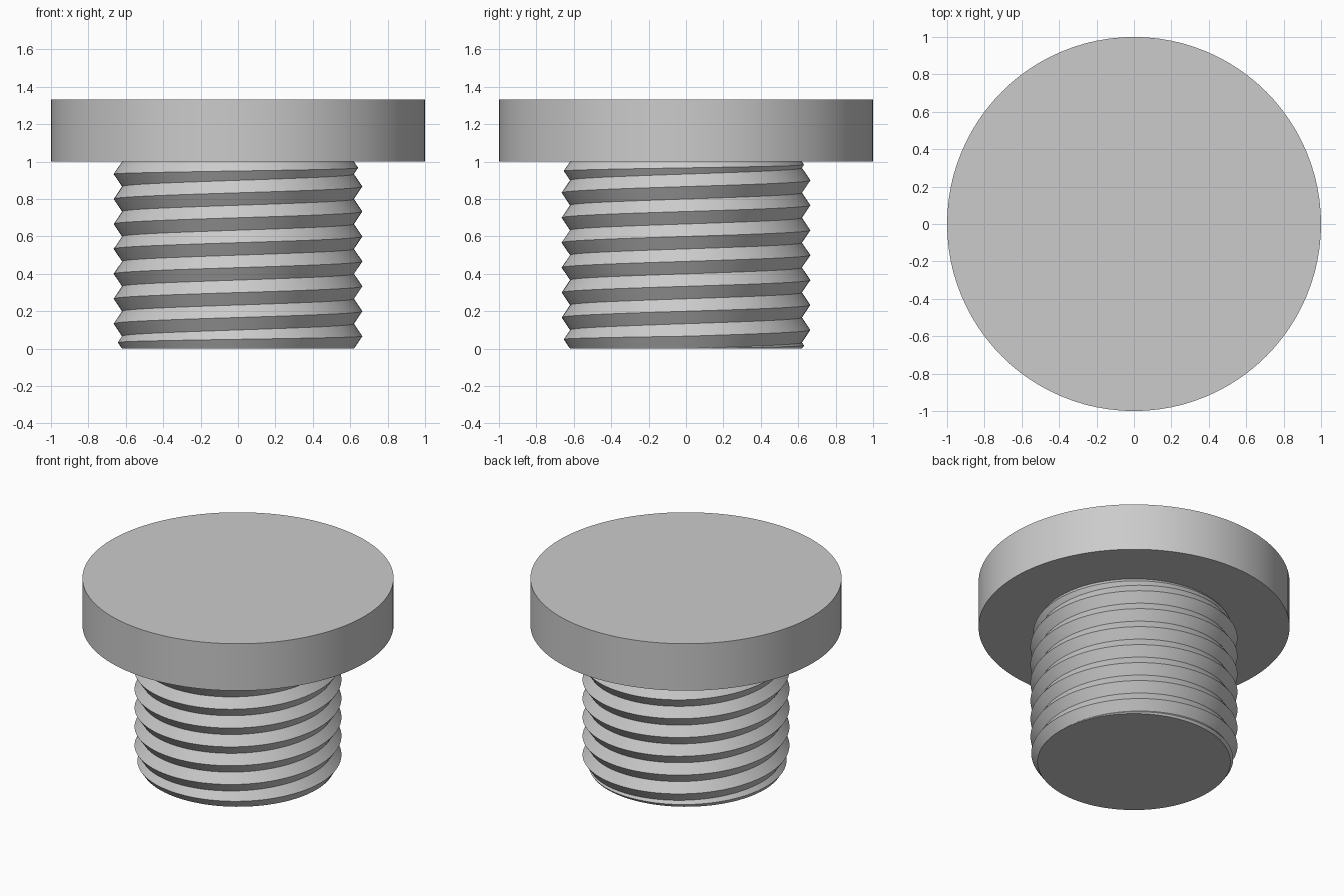
import bpy, bmesh
from math import cos, sin, pi, radians

SEGMENTS = 96            # steps per turn
ROOT, CREST = 0.62, 0.665
LENGTH, TURNS = 1.0, 7.5
PITCH = LENGTH / TURNS
HEAD_RADIUS, HEAD_HEIGHT = 1.0, 0.333

cube = bpy.data.objects.get("Cube")
if cube:
    bpy.data.objects.remove(cube)

# Plain grey metal
metal = bpy.data.materials.new("grey_metal")
metal.use_nodes = True
metal.diffuse_color = (0.6, 0.6, 0.6, 1)
metal.node_tree.nodes["Principled BSDF"].inputs["Base Color"].default_value = (0.6, 0.6, 0.6, 1)


def finish(obj):
    obj.data.materials.append(metal)
    bpy.ops.object.select_all(action='DESELECT')
    obj.select_set(True)
    bpy.context.view_layer.objects.active = obj
    bpy.ops.object.shade_smooth_by_angle(angle=radians(30))


# Head: a flat disc
bpy.ops.mesh.primitive_cylinder_add(vertices=SEGMENTS, radius=HEAD_RADIUS, depth=HEAD_HEIGHT,
                                    location=(0, 0, LENGTH + HEAD_HEIGHT / 2))
head = bpy.context.object
head.name = "head"
finish(head)

# Threaded shank: a V profile swept up a helix, growing in over the first turn
# and fading out over the last, so both ends finish in flat circles
bm = bmesh.new()
previous = None
bottom_ring = []
for i in range(int(SEGMENTS * (TURNS + 1)) + 1):
    turn = i / SEGMENTS - 1
    angle = 2 * pi * turn
    low = max(0, turn * PITCH)
    high = min(LENGTH, (turn + 1) * PITCH)
    crest = ROOT + (CREST - ROOT) * (high - low) / PITCH
    profile = [(ROOT, low), (crest, (low + high) / 2), (ROOT, high)]
    row = [bm.verts.new((r * cos(angle), r * sin(angle), z)) for r, z in profile]
    if previous:
        for a in range(2):
            bm.faces.new((previous[a], row[a], row[a + 1], previous[a + 1]))
    if i < SEGMENTS:
        bottom_ring.append(row[0])
    previous = row
bm.faces.new(bottom_ring[::-1])
bmesh.ops.remove_doubles(bm, verts=bm.verts, dist=0.0001)
bmesh.ops.recalc_face_normals(bm, faces=bm.faces)
mesh = bpy.data.meshes.new("threaded_shank")
bm.to_mesh(mesh)
bm.free()
shank = bpy.data.objects.new("threaded_shank", mesh)
bpy.context.collection.objects.link(shank)
finish(shank)
